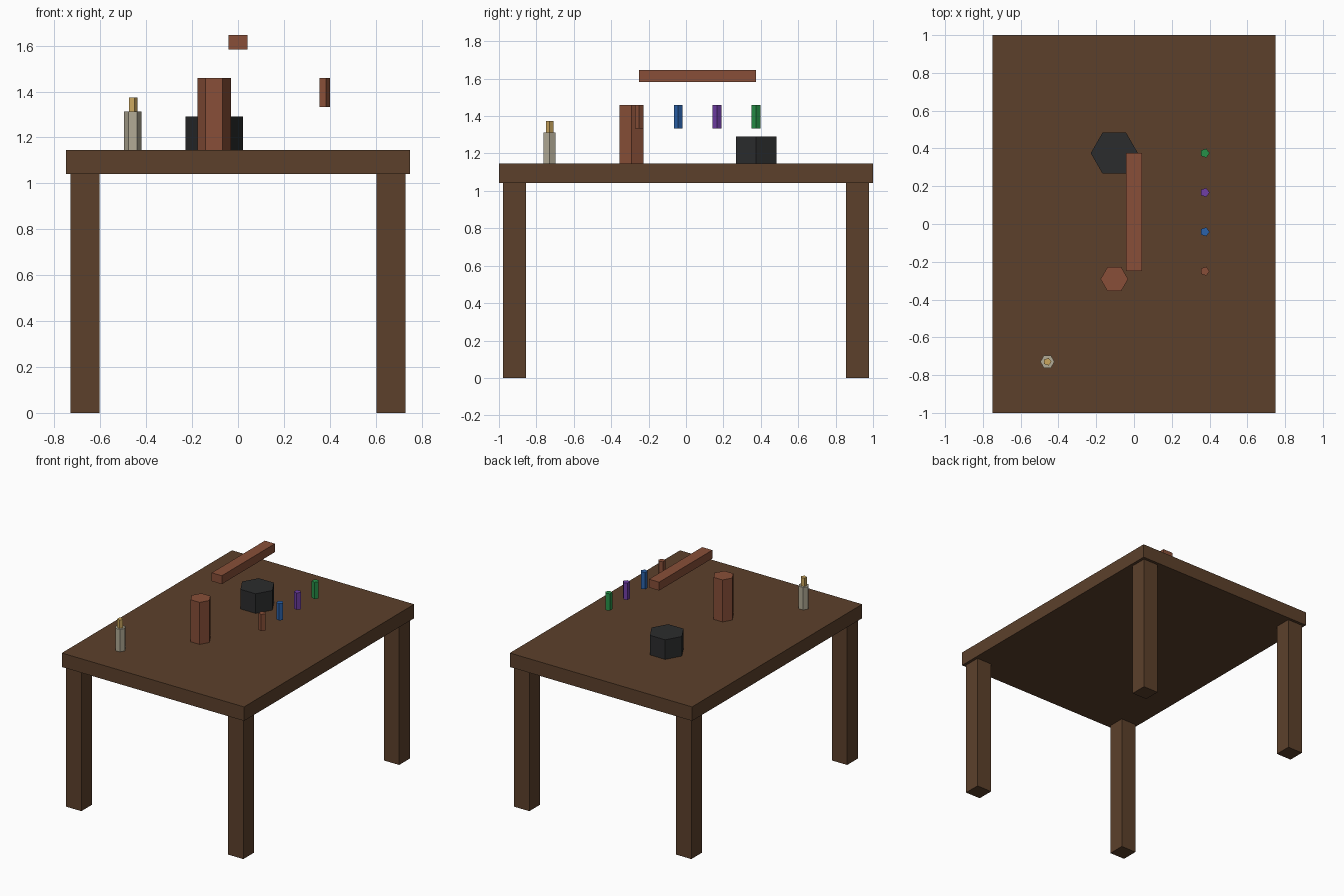
import bpy
import math

U = 1 / 48  # layout unit

old = bpy.data.objects.get("Cube")
if old:
    bpy.data.objects.remove(old, do_unlink=True)


def make_material(name, rgb):
    """Flat material from 0-255 sRGB values, stored as linear."""
    linear = [((c / 255 + 0.055) / 1.055) ** 2.4 for c in rgb] + [1.0]
    mat = bpy.data.materials.new(name)
    mat.use_nodes = True
    mat.diffuse_color = linear
    mat.node_tree.nodes["Principled BSDF"].inputs["Base Color"].default_value = linear
    return mat


wood = make_material("dark wood", (92, 64, 43))
clay = make_material("red brown", (136, 79, 56))
iron = make_material("charcoal", (43, 44, 45))
wax = make_material("pale stone", (178, 171, 150))
gold = make_material("tan gold", (203, 167, 95))
blue = make_material("blue", (43, 98, 170))
purple = make_material("purple", (112, 62, 165))
green = make_material("green", (38, 145, 72))


def box(name, mat, size, x, y, base):
    """Box resting on height base; all arguments in layout units."""
    bpy.ops.mesh.primitive_cube_add(
        size=1, location=(x * U, y * U, (base + size[2] / 2) * U))
    ob = bpy.context.object
    ob.name = name
    ob.scale = [s * U for s in size]
    bpy.ops.object.transform_apply(location=False, rotation=False, scale=True)
    ob.data.materials.append(mat)


def prism(name, mat, sides, radius, height, x, y, base):
    """Upright prism with one corner pointing to +x."""
    bpy.ops.mesh.primitive_cylinder_add(
        vertices=sides, radius=radius * U, depth=height * U,
        location=(x * U, y * U, (base + height / 2) * U))
    ob = bpy.context.object
    ob.name = name
    ob.rotation_euler.z = -math.pi / 2
    bpy.ops.object.transform_apply(location=False, rotation=True, scale=False)
    ob.data.materials.append(mat)


# Table
TOP = 55
box("table_top", wood, (72, 96, 5), 0, 0, 50)
for side, sx in (("left", 1), ("right", -1)):
    for end, sy in (("back", 1), ("front", -1)):
        box(f"{end}_{side}_leg", wood, (6, 6, 50), 32 * sx, 44 * sy, 0)

# Items standing on the table
prism("pot", iron, 6, 6, 7, -5, 18, TOP)
prism("tall_jar", clay, 6, 3.5, 15, -5, -14, TOP)
prism("bottle_body", wax, 6, 1.8, 8, -22, -35, TOP)
prism("bottle_neck", gold, 5, 1, 3, -22, -35, TOP + 8)

# Hanging beam and the row of small vials
box("beam", clay, (4, 30, 3), 0, 3, 76)
for i, mat in enumerate((clay, blue, purple, green)):
    prism(f"vial_{i + 1}", mat, 5, 1.2, 6, 18, -12 + 10 * i, 64)
